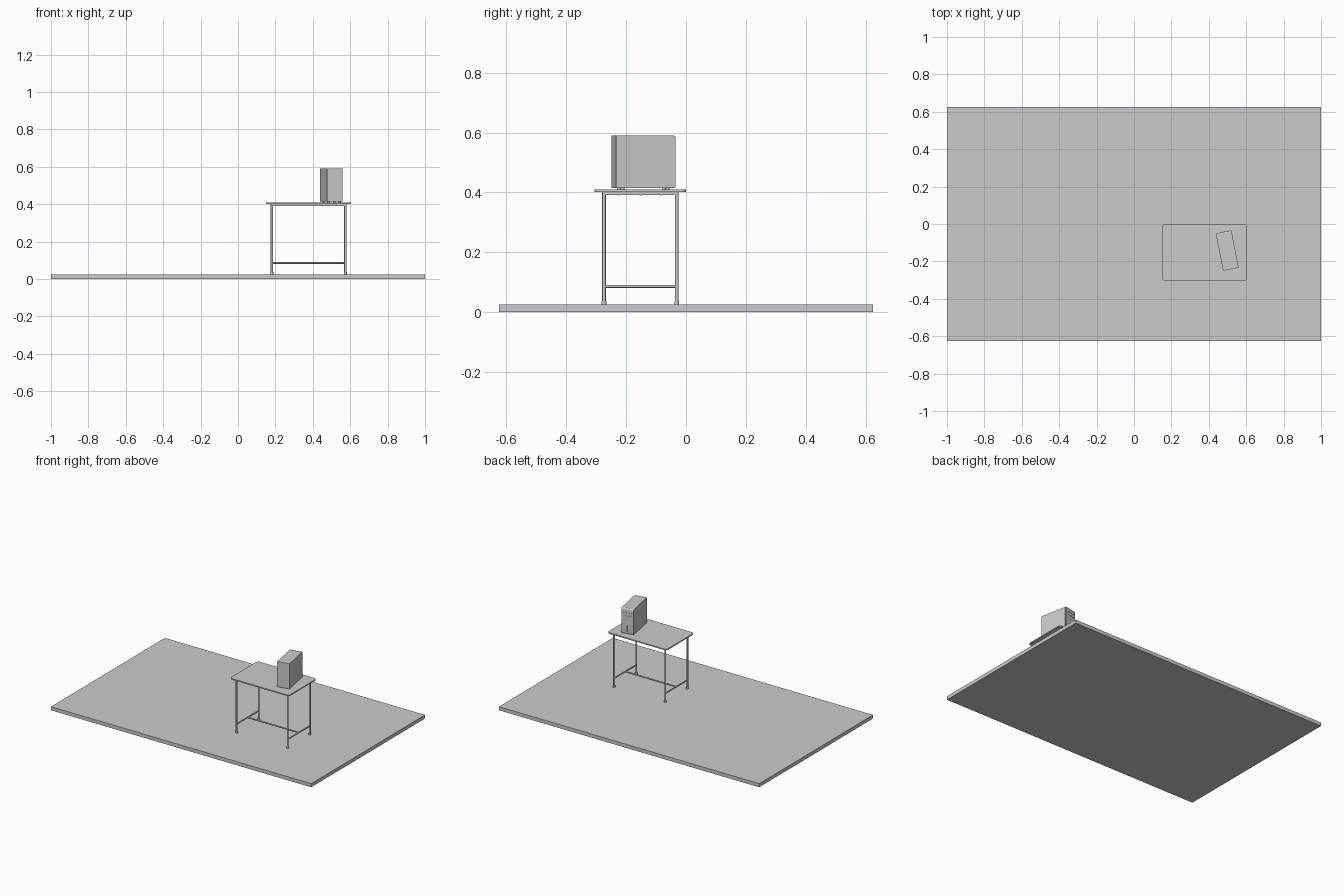
import bpy, bmesh
from math import radians, sin, cos, pi
from mathutils import Matrix, Vector

if "Cube" in bpy.data.objects:
    bpy.data.objects.remove(bpy.data.objects["Cube"])


def finish(name, bm, mat=None, smooth=False):
    bmesh.ops.recalc_face_normals(bm, faces=bm.faces[:])
    me = bpy.data.meshes.new(name)
    bm.to_mesh(me)
    bm.free()
    ob = bpy.data.objects.new(name, me)
    bpy.context.collection.objects.link(ob)
    if mat:
        ob.matrix_world = mat
    if smooth:
        bpy.ops.object.select_all(action='DESELECT')
        ob.select_set(True)
        bpy.context.view_layer.objects.active = ob
        bpy.ops.object.shade_smooth_by_angle(angle=radians(35))
    return ob


def add_box(bm, x0, x1, y0, y1, z0, z1):
    m = Matrix.Translation(((x0 + x1) / 2, (y0 + y1) / 2, (z0 + z1) / 2)) @ \
        Matrix.Diagonal((x1 - x0, y1 - y0, z1 - z0, 1))
    bmesh.ops.create_cube(bm, size=1, matrix=m)


def box(name, *dims, mat=None):
    bm = bmesh.new()
    add_box(bm, *dims)
    return finish(name, bm, mat)


def tube(name, a, b, r, seg=16, mat=None):
    a, b = Vector(a), Vector(b)
    d = b - a
    m = Matrix.Translation((a + b) / 2) @ d.to_track_quat('Z', 'Y').to_matrix().to_4x4()
    bm = bmesh.new()
    bmesh.ops.create_cone(bm, cap_ends=True, segments=seg, radius1=r, radius2=r,
                          depth=d.length, matrix=m)
    return finish(name, bm, mat, smooth=True)


def extrude(name, pts, vec, mat=None, smooth=False):
    bm = bmesh.new()
    f = bm.faces.new([bm.verts.new(p) for p in pts])
    g = bmesh.ops.extrude_face_region(bm, geom=[f])
    bmesh.ops.translate(bm, vec=vec, verts=[v for v in g['geom'] if isinstance(v, bmesh.types.BMVert)])
    return finish(name, bm, mat, smooth)


def arc(cx, cy, r, a0, a1, n=6):
    return [(cx + r * cos(radians(a0 + (a1 - a0) * i / n)),
             cy + r * sin(radians(a0 + (a1 - a0) * i / n))) for i in range(n + 1)]


# floor slab
box("floor_slab", -1, 1, -0.625, 0.625, 0, 0.025)

# table top with rounded corners
X0, X1, Y0, Y1, R = 0.15, 0.605, -0.305, 0.0, 0.018
outline = (arc(X1 - R, Y0 + R, R, -90, 0) + arc(X1 - R, Y1 - R, R, 0, 90)
           + arc(X0 + R, Y1 - R, R, 90, 180) + arc(X0 + R, Y0 + R, R, 180, 270))
extrude("table_top", [(x, y, 0.402) for x, y in outline], (0, 0, 0.008), smooth=True)

# legs, foot caps, side rails, under-top frame
LX, LY = (0.181, 0.574), (-0.274, -0.031)
for i, x in enumerate(LX):
    for j, y in enumerate(LY):
        tube(f"table_leg_{i}{j}", (x, y, 0.025), (x, y, 0.402), 0.006)
        tube(f"foot_cap_{i}{j}", (x, y, 0.025), (x, y, 0.037), 0.0078)
    tube(f"side_stretcher_{i}", (x, LY[0], 0.086), (x, LY[1], 0.086), 0.0048)
    box(f"side_apron_{i}", x - 0.005, x + 0.005, LY[0], LY[1], 0.392, 0.402)
for j, y in enumerate(LY):
    box(f"long_apron_{j}", LX[0], LX[1], y - 0.005, y + 0.005, 0.392, 0.402)
ym = sum(LY) / 2
tube("long_stretcher", (LX[0], ym, 0.086), (LX[1], ym, 0.086), 0.0048)

# frame screws
for i, x in enumerate(LX):
    for j, y in enumerate((-0.223, ym, -0.083)):
        tube(f"frame_screw_{i}{j}", (x, y, 0.389), (x, y, 0.393), 0.003, 10)

# computer case, turned on the table with its panel facing the back
T = Matrix.Translation((0.4985, -0.142, 0.41)) @ Matrix.Rotation(radians(11), 4, 'Z')
W, L = 0.0425, 0.1015
box("case_body", -W, W, -L, L - 0.011, 0.005, 0.18, mat=T)
box("panel_gap", -W + 0.001, W - 0.001, L - 0.012, L - 0.0095, 0.006, 0.179, mat=T)

# front panel with rounded upper and lower edges
b0 = L - 0.010
prof = ([(b0, 0.005)] + arc(L - 0.004, 0.009, 0.004, -90, 0)
        + arc(L - 0.009, 0.171, 0.009, 0, 90) + [(b0, 0.180)])
panel = extrude("front_panel", [(-W, y, z) for y, z in prof], (2 * W, 0, 0), T, True)

# recessed slot, drive bay lines and side vents
bm = bmesh.new()
add_box(bm, -0.0035, 0.0035, L - 0.004, L + 0.01, 0.018, 0.062)
add_box(bm, -0.032, 0.032, L - 0.0015, L + 0.01, 0.150, 0.1515)
add_box(bm, -0.032, 0.032, L - 0.0015, L + 0.01, 0.128, 0.1295)
for s in (-1, 1):
    for k in range(6):
        z = 0.018 + k * 0.010
        xs = sorted((s * (W - 0.002), s * (W + 0.01)))
        add_box(bm, *xs, L - 0.0078, L - 0.003, z, z + 0.005)
cut = finish("panel_cutter", bm, T)
cut.hide_render = True
cut.hide_viewport = False
mod = panel.modifiers.new("recesses", 'BOOLEAN')
mod.object = cut
mod.operation = 'DIFFERENCE'
mod.solver = 'EXACT'
bpy.context.view_layer.objects.active = panel
bpy.ops.object.modifier_apply(modifier="recesses")
bpy.data.objects.remove(cut)

# power button and case feet
tube("power_button", (0, L - 0.001, 0.105), (0, L + 0.0012, 0.105), 0.005, 20, T)
for i, x in enumerate((-0.03, 0.03)):
    for j, y in enumerate((-0.078, 0.075)):
        tube(f"case_foot_{i}{j}", (x, y, 0), (x, y, 0.006), 0.007, 16, T)
